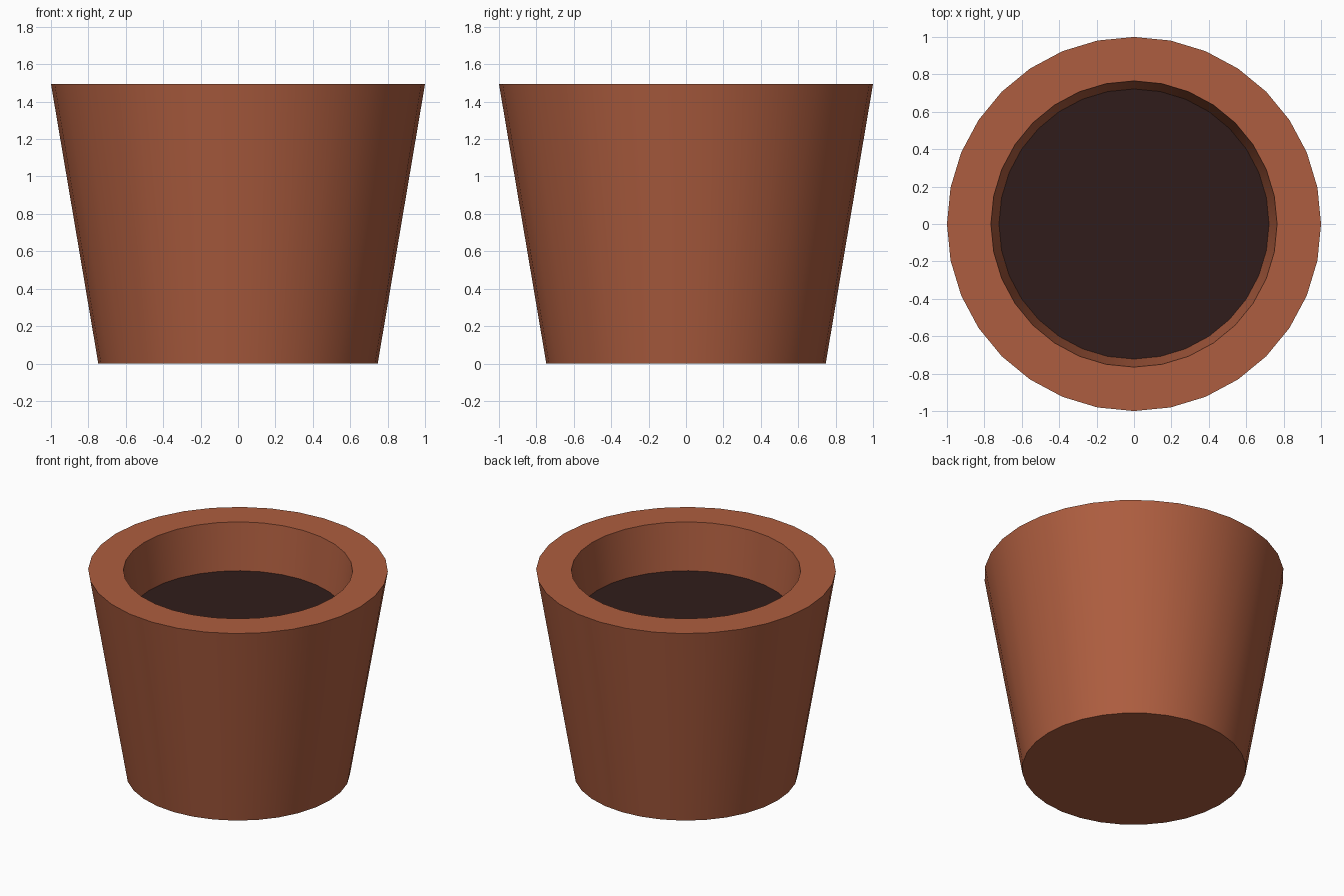
import bpy, bmesh, math

if "Cube" in bpy.data.objects:
    bpy.data.objects.remove(bpy.data.objects["Cube"])

SIDES = 32


def material(name, color):
    mat = bpy.data.materials.new(name)
    mat.diffuse_color = (*color, 1)
    mat.use_nodes = True
    mat.node_tree.nodes["Principled BSDF"].inputs["Base Color"].default_value = mat.diffuse_color
    return mat


def lathe(name, profile, mat):
    """Stack rings of (radius, z), cap both ends, and shade by angle."""
    bm = bmesh.new()
    rings = []
    for r, z in profile:
        rings.append([bm.verts.new((r * math.cos(2 * math.pi * i / SIDES),
                                    r * math.sin(2 * math.pi * i / SIDES), z))
                      for i in range(SIDES)])
    for a, b in zip(rings, rings[1:]):
        for i in range(SIDES):
            j = (i + 1) % SIDES
            bm.faces.new((a[i], a[j], b[j], b[i]))
    bm.faces.new(rings[0][::-1])
    if len(rings) > 1:
        bm.faces.new(rings[-1])
    else:
        bmesh.ops.reverse_faces(bm, faces=bm.faces[:])
    mesh = bpy.data.meshes.new(name)
    bm.to_mesh(mesh)
    bm.free()
    mesh.materials.append(mat)
    obj = bpy.data.objects.new(name, mesh)
    bpy.context.collection.objects.link(obj)
    bpy.ops.object.select_all(action='DESELECT')
    obj.select_set(True)
    bpy.context.view_layer.objects.active = obj
    bpy.ops.object.shade_smooth_by_angle(angle=math.radians(30))
    return obj


terracotta = material("terracotta", (0.42, 0.11, 0.05))
earth = material("earth", (0.03, 0.012, 0.011))

# Tapered pot: outer wall, flat thick rim, inner wall down to just under the soil
lathe("pot", [(0.747, 0), (1.0, 1.495), (0.765, 1.495), (0.721, 1.145)], terracotta)

# Soil disc filling the opening
lathe("soil", [(0.722, 1.155)], earth)
